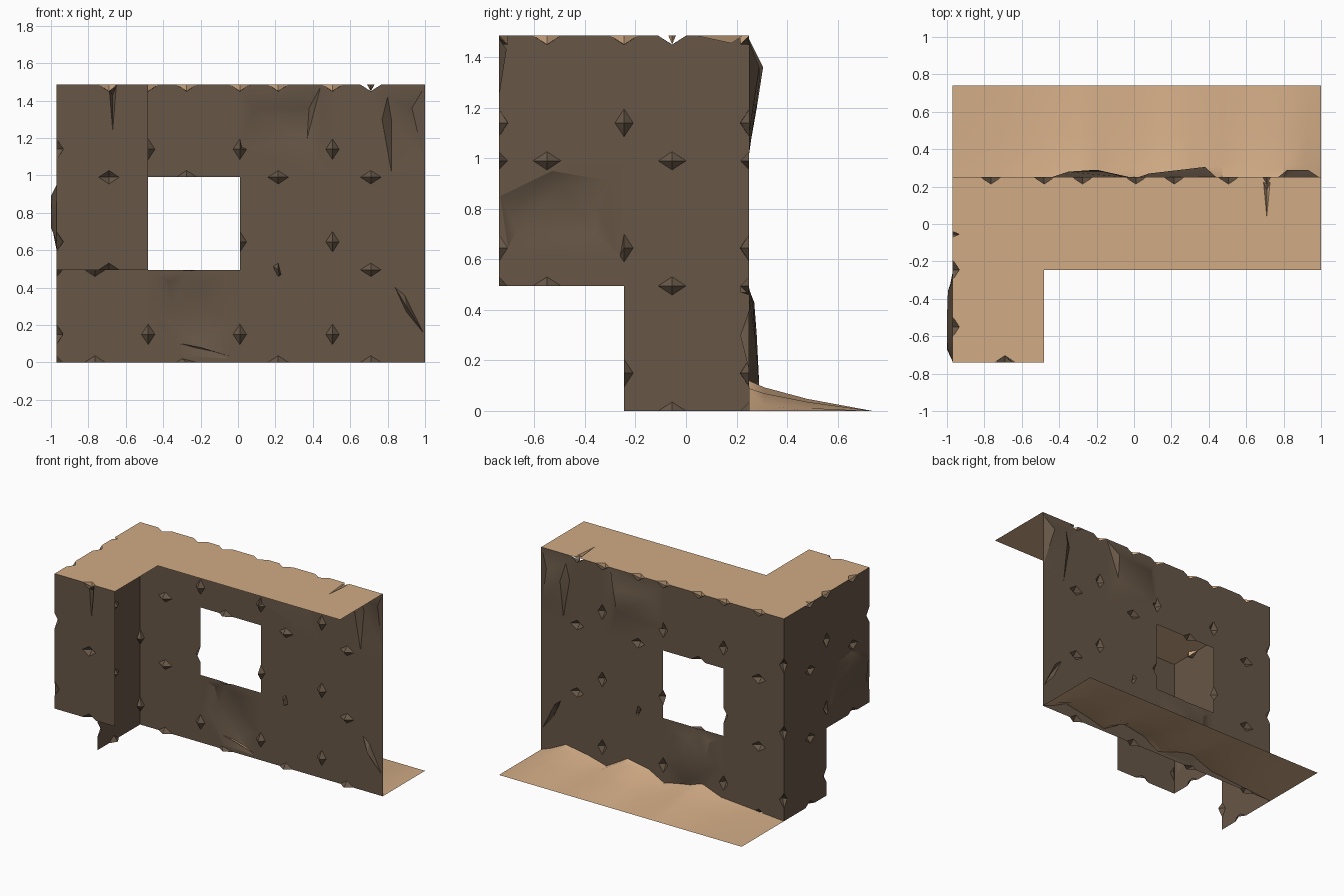
import bpy, bmesh
from mathutils import Vector as V
from mathutils.geometry import delaunay_2d_cdt

if "Cube" in bpy.data.objects:
    bpy.data.objects.remove(bpy.data.objects["Cube"])

# Cell lattice of the modular cliff piece
X = [-.97, -.48, .01, .505, 1.0]
Y = [-.74, -.245, .25, .74]
Z = [0, .495, .99, 1.485]


def material(name, col):
    m = bpy.data.materials.new(name)
    m.diffuse_color = (*col, 1)
    m.use_nodes = True
    m.node_tree.nodes["Principled BSDF"].inputs["Base Color"].default_value = m.diffuse_color
    return m


ROCK = material("brown_rock", (.135, .094, .062))
SAND = material("tan_sand", (.64, .41, .235))


def key(p):
    return tuple(round(c, 3) for c in p)


class Panel:
    """One-sided flat sheet of cells, with bulges and chips cut into it."""

    def __init__(self, name, base, u, v, n, cells, mat, features=()):
        self.name, self.base, self.mat = name, V(base), mat
        self.u, self.v, self.n, self.cells = V(u), V(v), V(n), cells
        self.features = list(features)

    def inside(self, a, b, e=1e-4):
        return any(c[0]-e <= a <= c[1]+e and c[2]-e <= b <= c[3]+e for c in self.cells)

    def flat(self, p):
        return p.dot(self.u), p.dot(self.v)

    # half or whole diamond chip where a notch lies on this sheet
    def notch(self, p, axis):
        if abs((p - self.base).dot(self.n)) > 1e-4 or not self.inside(*self.flat(p)):
            return
        if abs(axis.dot(self.n)) > .5:
            return
        side = self.n.cross(axis)
        ring = [p + axis*.055, p + side*.036, p - axis*.055, p - side*.036]
        ring = [self.flat(q) for q in ring]
        ring = [q for q in ring if self.inside(*q)]
        if len(ring) > 2:
            self.features.append((ring, [(*self.flat(p), -.035)]))

    def triangulate(self, disp):
        pts, hs, edges = [], [], []

        def loop(ring):
            k = len(pts)
            for q in ring:
                pts.append(V(q))
                hs.append(0)
            edges.extend((k+i, k+(i+1) % len(ring)) for i in range(len(ring)))
        for a0, a1, b0, b1 in self.cells:
            loop([(a0, b0), (a1, b0), (a1, b1), (a0, b1)])
        for ring, inner in self.features:
            loop(ring)
            for a, b, h in inner:
                pts.append(V((a, b)))
                hs.append(h)
        vs, _, fs, ov, _, _ = delaunay_2d_cdt(pts, edges, [], 0, 1e-5)
        self.points = []
        for q, orig in zip(vs, ov):
            p = self.base + self.u*q[0] + self.v*q[1]
            self.points.append(p)
            h = max((hs[i] for i in orig), key=abs, default=0)
            if h:
                disp[key(p)] = disp.get(key(p), V((0, 0, 0))) + self.n*h
        flip = self.u.cross(self.v).dot(self.n) < 0
        self.faces = []
        for f in fs:
            c = sum((vs[i] for i in f), V((0, 0))) / len(f)
            if self.inside(c[0], c[1]):
                self.faces.append(list(reversed(f)) if flip else list(f))


def make_object(name, pts, faces, mat):
    me = bpy.data.meshes.new(name)
    me.from_pydata(pts, [], faces)
    me.materials.append(mat)
    bm = bmesh.new()
    bm.from_mesh(me)
    bmesh.ops.remove_doubles(bm, verts=bm.verts, dist=1e-4)
    bm.to_mesh(me)
    bm.free()
    ob = bpy.data.objects.new(name, me)
    bpy.context.collection.objects.link(ob)
    bpy.ops.object.select_all(action='DESELECT')
    ob.select_set(True)
    bpy.context.view_layer.objects.active = ob
    bpy.ops.object.shade_smooth_by_angle(angle=.5)


def cells(A, B, skip=()):
    return [(A[i], A[i+1], B[j], B[j+1]) for i in range(len(A)-1)
            for j in range(len(B)-1) if (i, j) not in skip]


EX, EY, EZ = V((1, 0, 0)), V((0, 1, 0)), V((0, 0, 1))

# Rock bulges (positive) and cracks (negative)
back_features = [
    ([(.02, 1.15), (.44, 1.03), (.44, 1.47), (.05, 1.42)],
     [(.38, 1.36, .055), (.08, 1.36, .02), (.37, 1.2, .03)]),
    ([(.77, 1.3), (.8, 1.42), (.99, 1.46), (.99, 1.1), (.82, 1.02)],
     [(.82, 1.3, .04), (.93, 1.36, .04)]),
    ([(-.44, .46), (-.25, .49), (-.04, .45), (-.02, .2), (-.05, .02), (-.3, .02), (-.42, .25)],
     [(-.38, .43, .02), (-.2, .42, .015), (-.14, .28, .025), (-.35, .3, .03), (-.2, .1, .04)]),
    ([(.16, .6), (.21, .55), (.285, .25), (.22, .42)], [(.22, .47, -.035)]),
    ([(.84, .4), (.89, .36), (.99, .16), (.9, .27)], [(.9, .3, -.035)]),
]
left_features = [
    ([(-.735, .6), (-.26, .61), (-.3, .91), (-.53, .95), (-.735, .85)],
     [(-.67, .72, .03), (-.66, .84, .028), (-.5, .89, .03), (-.36, .83, .025), (-.36, .7, .02)])]
front_features = [([(-.69, 1.485), (-.65, 1.485), (-.67, 1.24)], [(-.67, 1.43, -.03)])]
top_features = [([(.69, .25), (.73, .25), (.71, .04)], [(.71, .18, -.03)]),
                ([(-.97, -.07), (-.97, -.04), (-.83, -.055)], [(-.94, -.055, -.025)])]

# Sheets: back wall with window, left wall, front block face, sandy top
panels = [
    Panel("back_wall", (0, Y[2], 0), EX, EZ, EY, cells(X, Z, [(1, 1)]), ROCK, back_features),
    Panel("left_wall", (X[0], 0, 0), EY, EZ, -EX, cells(Y[:3], Z, [(0, 0)]), ROCK, left_features),
    Panel("front_face", (0, Y[0], 0), EX, EZ, -EY, cells(X[:2], Z[1:]), ROCK, front_features),
    Panel("top_surface", (0, 0, Z[3]), EX, EY, EZ,
          cells(X, Y[1:3]) + [(X[0], X[1], Y[0], Y[1])], SAND, top_features),
]

# Regular chips along every cell edge
notches = []
for z in Z[:3]:
    notches += [(V((x, Y[2], z+.15)), EZ) for x in X[:4]]
    notches += [(V((X[0], y, z+.15)), EZ) for y in Y[:2]]
for z in Z:
    notches += [(V((x+.205, Y[2], z)), EX) for x in X[:4]]
    notches += [(V((X[0], y+.19, z)), EY) for y in Y[:2]]
    notches += [(V((-.69, Y[0], z)), EX)]
notches += [(V((x, Y[2], Z[3])), EX) for x in X[1:4]]
notches += [(V((X[0], Y[1], Z[3])), EY)]

disp = {}
for p in panels:
    for pos, axis in notches:
        p.notch(pos, axis)
    p.triangulate(disp)
zero = V((0, 0, 0))
for p in panels:
    make_object(p.name, [q + disp.get(key(q), zero) for q in p.points], p.faces, p.mat)

# Sandy ground strip, piled up against the back wall
pile = [(-.97, 0), (-.72, .02), (-.46, .04), (-.3, .1), (-.2, .08), (0, .02), (.13, .09),
        (.3, .12), (.47, .02), (.62, .06), (.8, .09), (.92, .03), (1, 0)]
rows = [(.25, 1), (.31, .78), (.48, .4), (.74, 0)]
pts = [(x, y, h*k) for y, k in rows for x, h in pile]
n = len(pile)
faces = [(r*n+i, r*n+i+1, r*n+n+i+1, r*n+n+i) for r in range(len(rows)-1) for i in range(n-1)]
make_object("ground", pts, faces, SAND)
